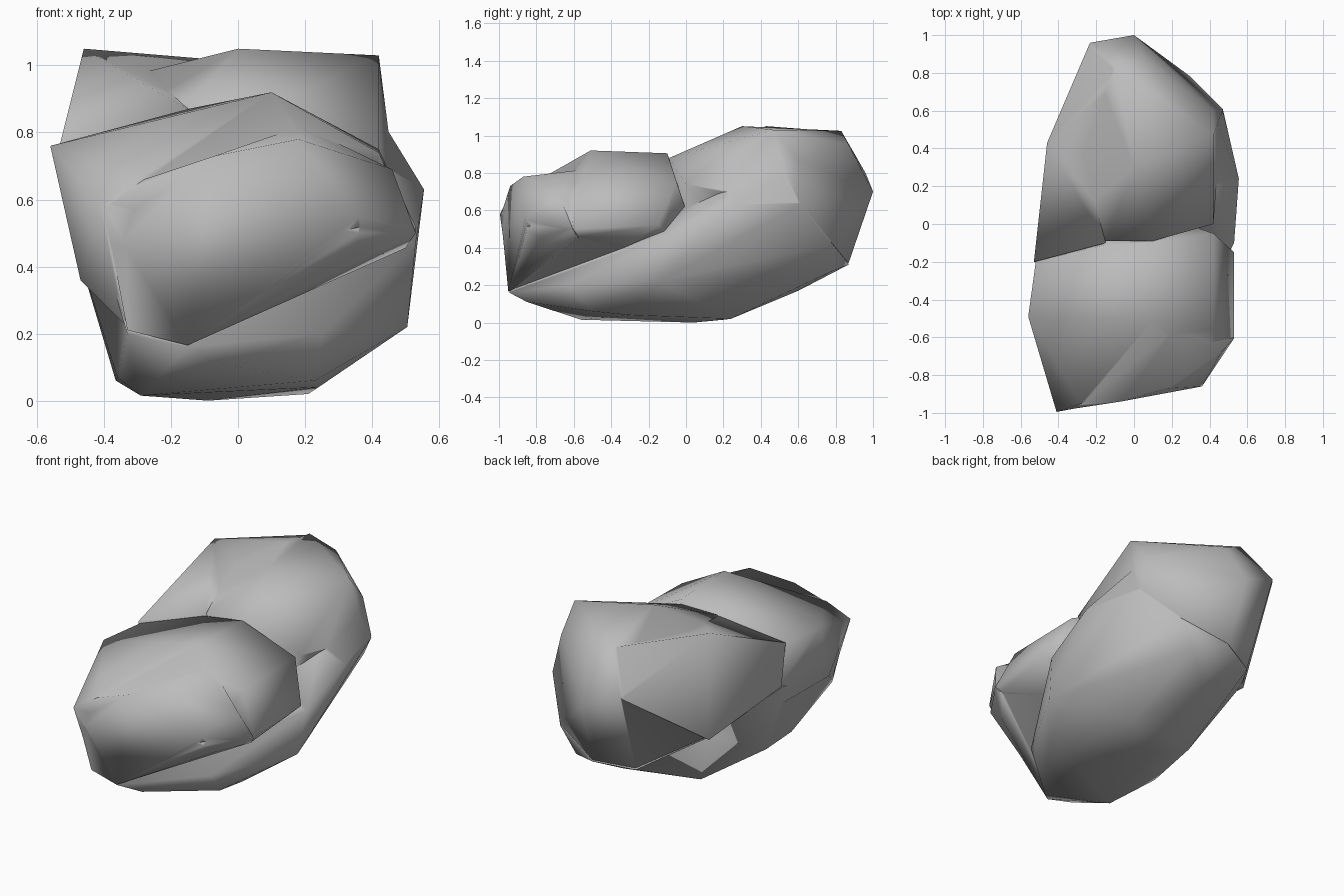
import bpy
import bmesh
import math

default = bpy.data.objects.get("Cube")
if default:
    bpy.data.objects.remove(default, do_unlink=True)

stone = bpy.data.materials.new("grey_stone")
stone.use_nodes = True
colour = (0.5, 0.5, 0.5, 1)
stone.diffuse_color = colour
shader = next(n for n in stone.node_tree.nodes if n.type == 'BSDF_PRINCIPLED')
shader.inputs["Base Color"].default_value = colour
shader.inputs["Roughness"].default_value = 0.9


def make_lobe(name, corners):
    """Wrap the outer corners of a stone lobe in a faceted skin."""
    bm = bmesh.new()
    for corner in corners:
        bm.verts.new(corner)
    hull = bmesh.ops.convex_hull(bm, input=bm.verts)
    spare = {v for v in hull["geom_interior"] + hull["geom_unused"]
             if isinstance(v, bmesh.types.BMVert)}
    bmesh.ops.delete(bm, geom=list(spare), context='VERTS')
    bmesh.ops.recalc_face_normals(bm, faces=bm.faces)
    mesh = bpy.data.meshes.new(name)
    bm.to_mesh(mesh)
    bm.free()
    mesh.materials.append(stone)
    lobe = bpy.data.objects.new(name, mesh)
    bpy.context.collection.objects.link(lobe)
    return lobe


# Low body running the whole length, with a shoulder on the left
rock = make_lobe("rock", [
    (-.15, -.945, .16), (-.36, -.92, .3), (-.33, -.935, .2),
    (-.05, -.85, .11), (.25, -.62, .2), (.24, -.3, .04), (.23, -.5, .06),
    (.505, -.15, .22), (.53, -.1, .47), (-.29, -.56, .015),
    (-.36, -.5, .07), (-.365, -.25, .06), (-.09, .04, 0), (-.24, .2, .015),
    (.21, .24, .02), (0, .6, .17), (.2, .77, .27), (-.2, .77, .28),
    (.02, .87, .31), (.3, .78, .42), (.47, .61, .63), (.555, .24, .63),
    (.42, .6, .85), (.41, .2, .71), (-.44, .43, .41), (-.49, -.22, .48)])

# Tall rear lobe
rear_lobe = make_lobe("rear_lobe", [
    (-.28, .37, .98), (0, .3, 1.05), (.42, .47, 1.03), (-.1, .83, 1.025),
    (.05, .87, .95), (-.23, .96, .8), (0, 1, .7), (.42, .6, .87),
    (.47, .61, .64), (.42, .25, .7), (.42, 0, .74), (.1, -.09, .88),
    (-.15, -.09, .88), (-.45, .43, .42), (.02, .87, .32), (.3, .78, .43),
    (-.2, .77, .29), (.2, 0, .4), (-.3, 0, .5)])

# Peak on the right of the rear lobe
peak = make_lobe("peak", [
    (-.46, .43, 1.05), (-.1, .825, 1.02), (-.53, -.2, .77), (-.15, -.1, .87),
    (-.455, .43, .4), (-.235, .955, .79), (-.495, -.21, .49), (0, .5, .5)])

# Front lobe with its raised crown
front_lobe = make_lobe("front_lobe", [
    (.1, -.51, .92), (.1, -.1, .905), (-.15, -.11, .87), (-.56, -.49, .76),
    (-.52, -.2, .76), (.42, -.56, .74), (.42, -.05, .75), (.53, -.15, .52),
    (-.41, -.995, .58), (-.28, -.95, .67), (.36, -.85, .5), (.53, -.6, .5),
    (-.47, -.7, .36), (-.36, -.93, .32), (.5, -.57, .46), (.36, -.74, .43),
    (-.15, -.94, .18), (-.33, -.93, .22), (-.45, -.22, .35), (0, .1, .3)])

# Lower nose in front of the crown, ending in a ledge
nose = make_lobe("nose", [
    (.18, -.87, .78), (-.07, -.94, .73), (.19, -.53, .82), (.46, -.68, .69),
    (.36, -.86, .55), (.53, -.605, .5), (-.28, -.955, .66),
    (-.4, -.99, .575), (-.15, -.95, .165), (-.33, -.94, .21),
    (.36, -.75, .42), (.5, -.58, .455), (0, -.3, .5)])

# Fuse the lobes into one stone
bpy.context.view_layer.objects.active = rock
for lobe in (rear_lobe, peak, front_lobe, nose):
    fuse = rock.modifiers.new("fuse", 'BOOLEAN')
    fuse.operation = 'UNION'
    fuse.solver = 'EXACT'
    fuse.object = lobe
    bpy.ops.object.modifier_apply(modifier=fuse.name)
    bpy.data.objects.remove(lobe, do_unlink=True)

# Soften the shading, keeping the sharpest creases
bpy.ops.object.select_all(action='DESELECT')
rock.select_set(True)
bpy.ops.object.shade_smooth_by_angle(angle=math.radians(75))
